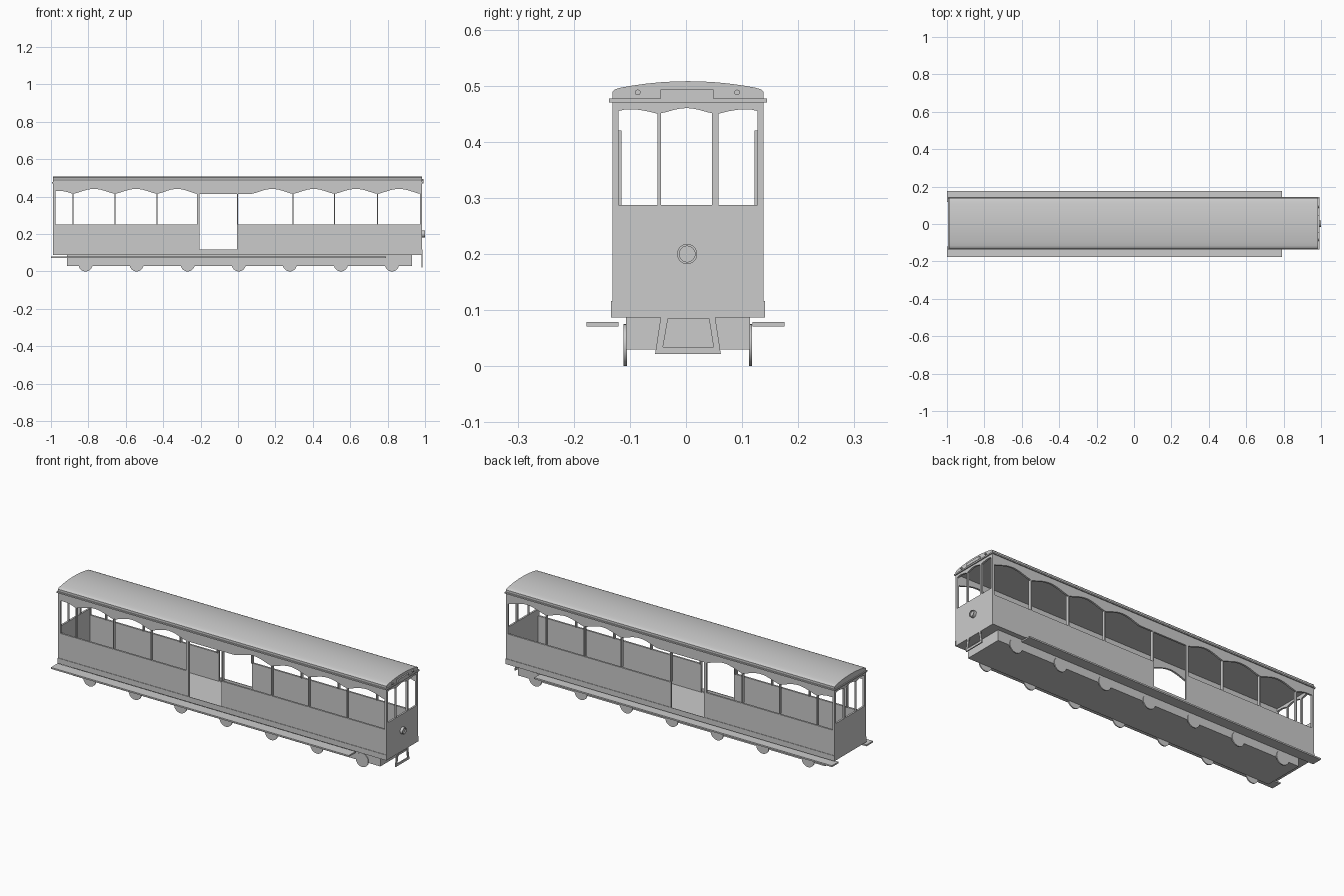
import bpy, math
from mathutils import Matrix

if "Cube" in bpy.data.objects:
    bpy.data.objects.remove(bpy.data.objects["Cube"])

C = 0.0035          # centre line of the body
X0, X1 = -0.99, 0.985
ROT = {'XZ': Matrix(((1, 0, 0, 0), (0, 0, -1, 0), (0, 1, 0, 0), (0, 0, 0, 1))),
       'YZ': Matrix(((0, 0, 1, 0), (1, 0, 0, 0), (0, 1, 0, 0), (0, 0, 0, 1)))}


def panel(name, loops, plane, at, thick, smooth=35):
    """Flat outline with holes, given thickness, centred at `at` along its normal."""
    cu = bpy.data.curves.new(name, 'CURVE')
    cu.dimensions, cu.fill_mode, cu.extrude = '2D', 'BOTH', thick / 2
    for pts in loops:
        s = cu.splines.new('POLY')
        s.points.add(len(pts) - 1)
        for p, (u, v) in zip(s.points, pts):
            p.co = (u, v, 0, 1)
        s.use_cyclic_u = True
    tmp = bpy.data.objects.new(name + "_outline", cu)
    bpy.context.collection.objects.link(tmp)
    dg = bpy.context.evaluated_depsgraph_get()
    me = bpy.data.meshes.new_from_object(tmp.evaluated_get(dg))
    bpy.data.objects.remove(tmp)
    import bmesh
    bm = bmesh.new()
    bm.from_mesh(me)
    bmesh.ops.remove_doubles(bm, verts=bm.verts, dist=1e-5)
    bmesh.ops.recalc_face_normals(bm, faces=bm.faces)
    bm.to_mesh(me)
    bm.free()
    off = (0, at, 0) if plane == 'XZ' else (at, 0, 0)
    me.transform(Matrix.Translation(off) @ ROT[plane])
    me.shade_smooth()
    me.set_sharp_from_angle(angle=math.radians(smooth))
    ob = bpy.data.objects.new(name, me)
    bpy.context.collection.objects.link(ob)
    return ob


def rect(u0, u1, v0, v1):
    return [(u0, v0), (u1, v0), (u1, v1), (u0, v1)]


def circle(u, v, r, n=24):
    return [(u + r * math.cos(2 * math.pi * i / n), v + r * math.sin(2 * math.pi * i / n))
            for i in range(n)]


def box(name, x0, x1, y0, y1, z0, z1):
    return panel(name, [rect(x0, x1, z0, z1)], 'XZ', (y0 + y1) / 2, y1 - y0)


def arched(u0, u1, v0, v1, rise, a0=None, n=12):
    """Window opening whose head swells up in a gentle arch from a0 to u1."""
    a0 = u0 if a0 is None else a0
    top = [(u1 + (a0 - u1) * i / n, v1 + rise * math.sin(math.pi * i / n) ** 1.3 if 0 < i < n else v1)
           for i in range(n + 1)]
    if a0 > u0:
        top.append((u0, v1))
    return [(u0, v0), (u1, v0)] + top


# side walls: windows and central doorway
spans = [(-0.88, -0.66), (-0.655, -0.435), (-0.43, -0.22), (0.297, 0.513), (0.518, 0.743), (0.749, 0.973)]
side = [rect(X0, X1, 0.087, 0.472), rect(-0.205, -0.006, 0.1, 0.414)]
side += [arched(a, b, 0.252, 0.415, 0.026) for a, b in spans]
side.append(arched(0.0, 0.291, 0.252, 0.415, 0.026, a0=0.075))
side.append([(-0.976, 0.252), (-0.886, 0.252), (-0.886, 0.415), (-0.91, 0.424), (-0.94, 0.43), (-0.976, 0.43)])
for s, tag in ((-1, "front"), (1, "back")):
    panel("side_wall_" + tag, side, 'XZ', C + s * 0.1295, 0.01)
    box("skirt_strip_" + tag, X0, X1 + 0.001, C + s * 0.1355 - 0.0015, C + s * 0.1355 + 0.0015, 0.087, 0.116)
    # inner window posts
    for x in (-0.883, -0.6575, -0.4325, -0.213, -0.003, 0.294, 0.5155, 0.746):
        box("window_post_" + tag, x - 0.003, x + 0.003, C + s * 0.1215 - 0.003, C + s * 0.1215 + 0.003, 0.252, 0.42)
    # running boards
    box("running_board_" + tag, -1.0, 0.79, s * 0.148 - 0.0285 - 0.001, s * 0.148 + 0.0285 - 0.001, 0.071, 0.079)
    # wheels
    for i in range(7):
        panel("wheel_" + tag, [circle(-0.815 + 0.273 * i, 0.0375, 0.0375, 32)], 'XZ', C + s * 0.1115, 0.006)

# end walls with three windows
end = [rect(C - 0.1245, C + 0.1245, 0.087, 0.472), arched(C - 0.048, C + 0.043, 0.287, 0.451, 0.009)]
for s in (-1, 1):
    end.append([(C + s * u, v) for u, v in ((0.1235, 0.287), (0.054, 0.287), (0.054, 0.45), (0.075, 0.455),
                                           (0.095, 0.458), (0.11, 0.458), (0.1235, 0.455))])
for x, tag in ((X0 + 0.005, "rear"), (X1 - 0.005, "lead")):
    panel("end_wall_" + tag, end, 'YZ', x, 0.01)

# floor and undercarriage
box("floor", X0 + 0.01, X1 - 0.01, C - 0.1245, C + 0.1245, 0.087, 0.099)
box("undercarriage", -0.915, 0.93, C - 0.1105, C + 0.1105, 0.03, 0.087)

# cornice and curved roof
box("cornice", X0 - 0.005, X1 + 0.006, C - 0.1405, C + 0.1405, 0.47, 0.477)
half = [(0.1345, 0.477), (0.1345, 0.489), (0.131, 0.493), (0.12, 0.4965), (0.1, 0.500),
        (0.075, 0.5035), (0.05, 0.506), (0.025, 0.5075)]
roof = [(C + u, v) for u, v in half] + [(C, 0.508)] + [(C - u, v) for u, v in reversed(half)]
panel("roof", [roof], 'YZ', (X0 + X1) / 2, X1 - X0)

# fittings on the leading end
panel("headlight", [circle(0.002, 0.2, 0.018, 32), circle(0.002, 0.2, 0.014, 32)], 'YZ', 0.9925, 0.015)
panel("headlight_lens", [circle(0.002, 0.2, 0.014, 32)], 'YZ', 0.989, 0.01)
box("destination_box", X1 - 0.002, 0.993, -0.045, 0.049, 0.477, 0.493)
for y in (-0.086, 0.091):
    panel("marker_lamp", [circle(y, 0.488, 0.005, 16)], 'YZ', 0.988, 0.008)
panel("fender", [[(-0.045, 0.088), (-0.055, 0.022), (0.062, 0.022), (0.052, 0.088)],
                 [(-0.032, 0.085), (-0.041, 0.034), (0.049, 0.034), (0.041, 0.085)]], 'YZ', 0.984, 0.006)
